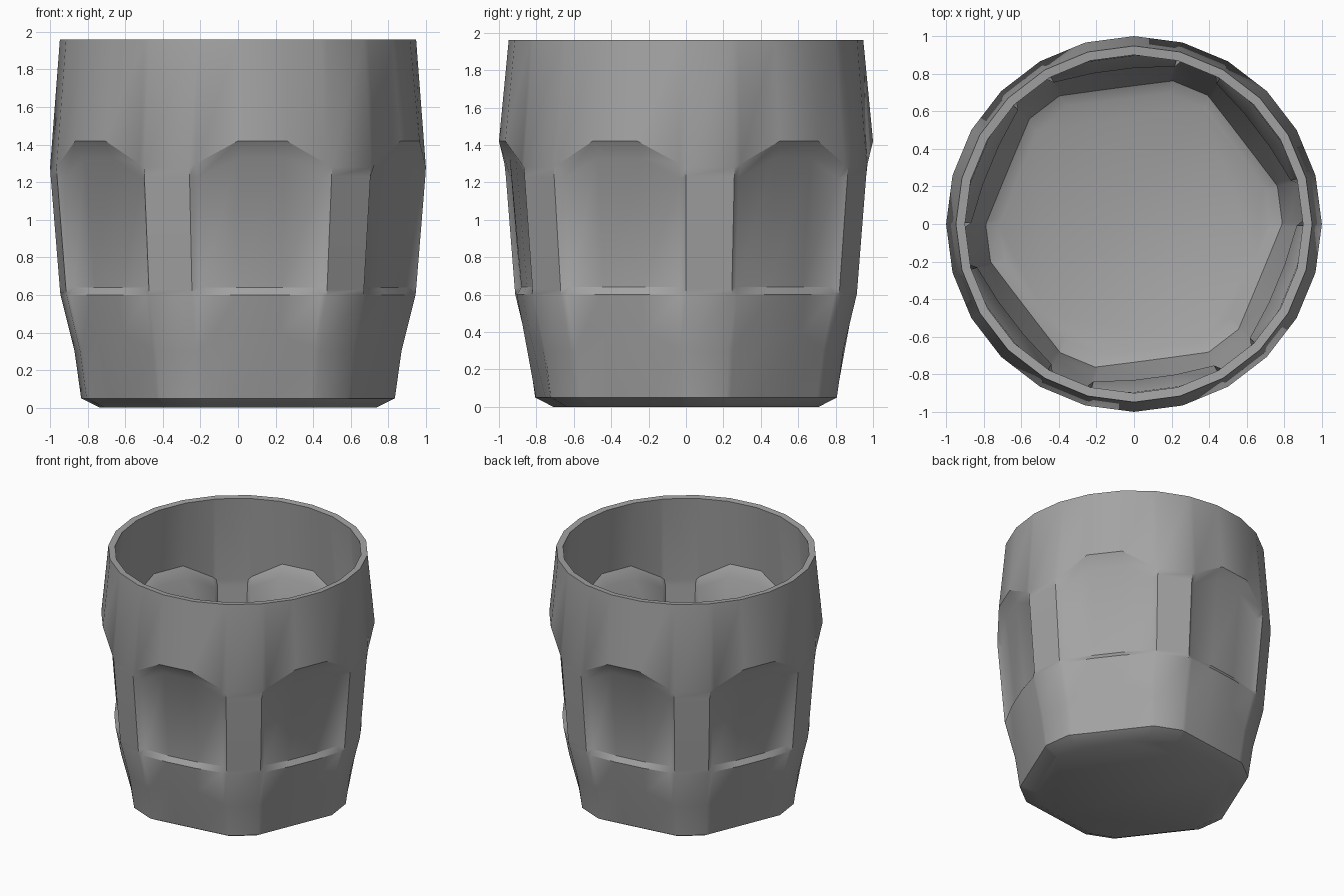
import bpy, bmesh
from math import sin, cos, radians
from mathutils import Vector

cube = bpy.data.objects.get("Cube")
if cube:
    bpy.data.objects.remove(cube)

# Glass colour
mat = bpy.data.materials.new("warm_free_grey")
mat.name = "plain_grey"
grey = (0.37, 0.37, 0.37, 1)
mat.use_nodes = True
mat.diffuse_color = grey
mat.node_tree.nodes["Principled BSDF"].inputs["Base Color"].default_value = grey

# Profile rows as (height, radius): rib, panel middle, recessed panel edge (or None)
ROWS = [
    ((0.0, 0.735), (0.0, 0.685), None),
    ((0.05, 0.835), (0.05, 0.778), None),
    ((0.30, 0.87), (0.39, 0.865), None),
    ((0.60, 0.945), (0.60, 0.905), None),
    ((0.63, 0.948), (0.64, 0.88), (0.64, 0.91)),
    ((1.23, 0.997), (1.33, 0.942), (1.22, 0.96)),
    ((1.28, 1.0), (1.42, 1.0), None),
    ((1.96, 0.948), (1.96, 0.948), None),
]
STEP = 2  # angular width of the panel's step


def point(angle, zr):
    a = radians(angle)
    return Vector((zr[1] * cos(a), zr[1] * sin(a), zr[0]))


def row_points(rib, mid, edge):
    """One ring: six ribs of 15 degrees, six panels of 45 degrees."""
    ring = []
    for start in range(0, 360, 60):
        r1, r2, r3 = (point(start + d, rib) for d in (0, 15, 60))
        m1, m2 = (point(start + d, mid) for d in (30, 45))
        if edge:
            e1, e2 = point(start + 15 + STEP, edge), point(start + 60 - STEP, edge)
        else:
            e1, e2 = r2.lerp(m1, STEP / 15), r3.lerp(m2, STEP / 15)
        ring += [r1, r2, e1, m1, m2, e2]
    return ring


# Outer wall and base
bm = bmesh.new()
rings = [[bm.verts.new(p) for p in row_points(*row)] for row in ROWS]
n = len(rings[0])
for low, high in zip(rings, rings[1:]):
    for i in range(n):
        j = (i + 1) % n
        bm.faces.new((low[i], low[j], high[j], high[i]))
bm.faces.new(rings[0][::-1])
mesh = bpy.data.meshes.new("tumbler")
bm.to_mesh(mesh)
bm.free()
mesh.materials.append(mat)
tumbler = bpy.data.objects.new("tumbler", mesh)
bpy.context.collection.objects.link(tumbler)

# Wall thickness and shading
bpy.ops.object.select_all(action='DESELECT')
tumbler.select_set(True)
bpy.context.view_layer.objects.active = tumbler
wall = tumbler.modifiers.new("wall", 'SOLIDIFY')
wall.thickness = 0.048
wall.offset = -1
wall.use_even_offset = True
bpy.ops.object.modifier_apply(modifier="wall")
bpy.ops.object.shade_smooth_by_angle(angle=radians(35))
